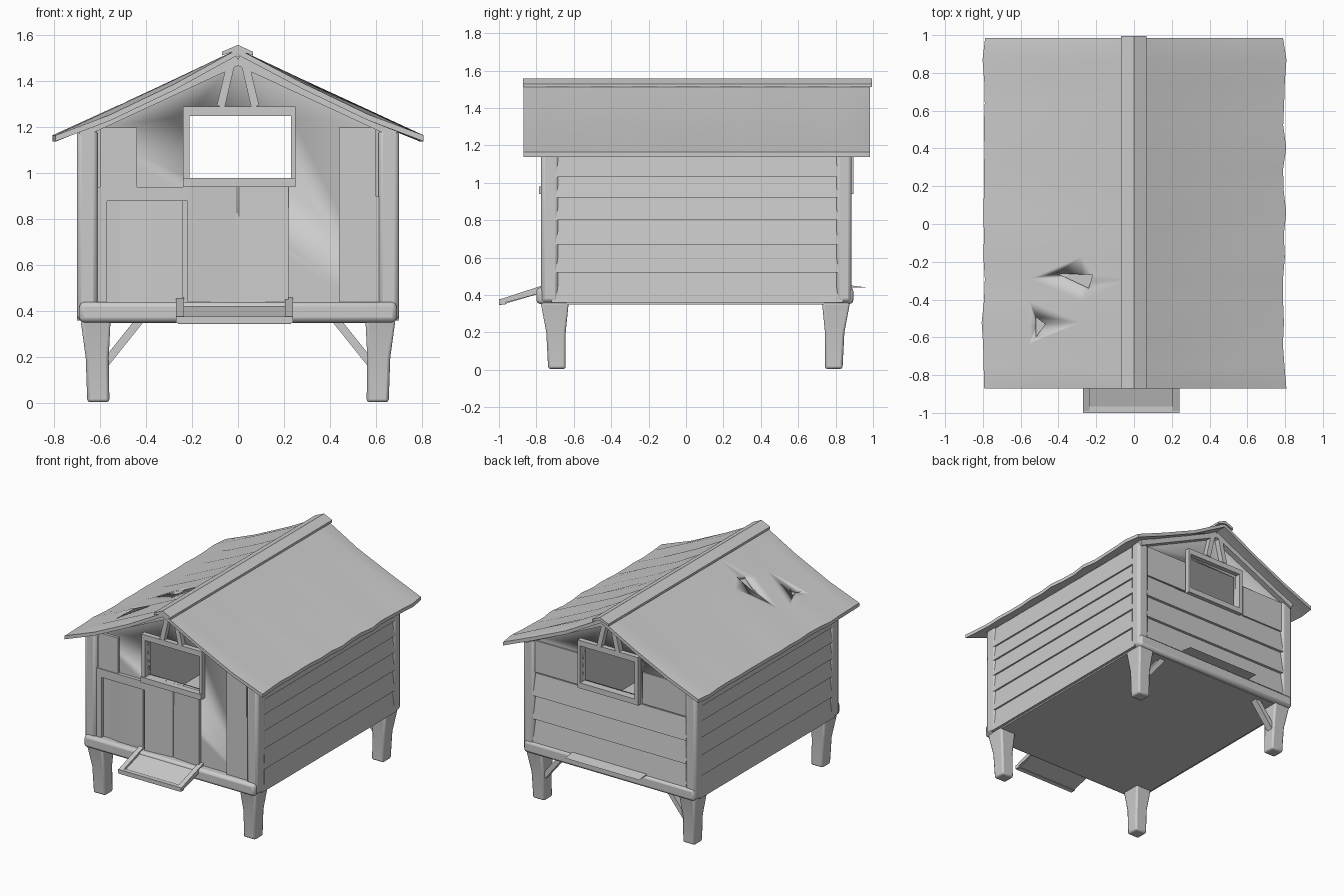
import bpy, bmesh, math, random
from mathutils import Vector

random.seed(4)
if "Cube" in bpy.data.objects:
    bpy.data.objects.remove(bpy.data.objects["Cube"])

grey = bpy.data.materials.new("weathered grey")
grey.use_nodes = True
grey.diffuse_color = (0.6, 0.6, 0.6, 1)
grey.node_tree.nodes["Principled BSDF"].inputs["Base Color"].default_value = (0.6, 0.6, 0.6, 1)


def finish(name, bm, bevel=0, smooth=True):
    bmesh.ops.recalc_face_normals(bm, faces=bm.faces)
    mesh = bpy.data.meshes.new(name)
    bm.to_mesh(mesh)
    bm.free()
    ob = bpy.data.objects.new(name, mesh)
    bpy.context.collection.objects.link(ob)
    mesh.materials.append(grey)
    if bevel:
        mod = ob.modifiers.new("rounding", "BEVEL")
        mod.width, mod.segments = bevel, 2
    if smooth:
        bpy.ops.object.select_all(action="DESELECT")
        ob.select_set(True)
        bpy.context.view_layer.objects.active = ob
        bpy.ops.object.shade_smooth_by_angle(angle=math.radians(40))
    return ob


def prism(name, points, axis, start, end, bevel=0):
    """Extrude a 2D outline along x, y or z."""
    def place(p, d):
        return {"x": (d, *p), "y": (p[0], d, p[1]), "z": (*p, d)}[axis]
    bm = bmesh.new()
    face = bm.faces.new([bm.verts.new(place(p, start)) for p in points])
    new = bmesh.ops.extrude_face_region(bm, geom=[face])["geom"]
    shift = Vector(place((0, 0), end - start))
    bmesh.ops.translate(bm, vec=shift, verts=[v for v in new if isinstance(v, bmesh.types.BMVert)])
    return finish(name, bm, bevel)


def box(name, x, y, z, bevel=0):
    return prism(name, [(x[0], y[0]), (x[1], y[0]), (x[1], y[1]), (x[0], y[1])], "z", z[0], z[1], bevel)


def cut(target, cutter):
    mod = target.modifiers.new("cut", "BOOLEAN")
    mod.operation, mod.object, mod.solver = "DIFFERENCE", cutter, "EXACT"
    bpy.ops.object.select_all(action="DESELECT")
    bpy.context.view_layer.objects.active = target
    target.select_set(True)
    bpy.ops.object.modifier_apply(modifier=mod.name)
    bpy.data.objects.remove(cutter)


def bar(name, a, b, width, y, depth):
    """Slanted board between two points of the xz plane."""
    a, b = Vector(a), Vector(b)
    n = (b - a).orthogonal().normalized() * width / 2
    return prism(name, [a + n, b + n, b - n, a - n], "y", y, y + depth)


# Hollow cabin with a window through each gable
def gable(w, floor, eave, peak):
    return [(-w, floor), (w, floor), (w, eave), (0, peak), (-w, eave)]


cabin = prism("cabin_walls", gable(0.68, 0.35, 1.19, 1.51), "y", -0.74, 0.86)
cut(cabin, prism("room_cutter", gable(0.65, 0.4, 1.17, 1.48), "y", -0.71, 0.83))
cut(cabin, box("window_cutter", (-0.21, 0.23), (-2, 2), (0.98, 1.25)))

# Corner posts, sills and legs
for side, s in (("right", -1), ("left", 1)):
    for end, y0, y1 in (("front", -0.775, -0.68), ("back", 0.8, 0.885)):
        box(f"{end}_{side}_corner_post", sorted((s * 0.61, s * 0.7)), (y0, y1), (0.36, 1.19), 0.02)
    for end, y, out in (("front", -0.69, -1), ("back", 0.79, 1)):
        bm = bmesh.new()
        rings = []
        for z, w, dy, h in ((0.005, 0.048, 0.047, 0), (0.2, 0.05, 0.052, 0.005), (0.36, 0.065, 0.075, 0.012)):
            cx, cy = s * (0.607 + h), y + out * h
            rings.append([bm.verts.new((cx + i * w, cy + j * dy, z)) for i, j in ((-1, -1), (1, -1), (1, 1), (-1, 1))])
        for low, high in zip(rings, rings[1:]):
            for k in range(4):
                bm.faces.new((low[k], low[k - 1], high[k - 1], high[k]))
        bm.faces.new(rings[0])
        bm.faces.new(rings[-1])
        finish(f"{end}_{side}_leg", bm, 0.012)
    bar(f"back_{side}_brace", (s * 0.58, 0.17), (s * 0.42, 0.37), 0.035, 0.78, 0.05)

    # Lapped side boards
    levels = (0.36, 0.52, 0.67, 0.8, 0.92, 1.03, 1.18)
    for z0, z1 in zip(levels, levels[1:]):
        prism(f"{side}_side_board", [(s * 0.67, z0), (s * 0.7, z0), (s * 0.688, z1), (s * 0.67, z1)], "y", -0.72, 0.84)

box("front_sill", (-0.69, 0.69), (-0.8, -0.7), (0.352, 0.44), 0.02)
box("back_sill", (-0.69, 0.69), (0.8, 0.895), (0.352, 0.44), 0.02)
prism("back_drip_board", [(0.85, 0.44), (0.97, 0.44), (0.85, 0.455)], "x", -0.3, 0.3)

# Window frames and gable struts at both ends
for end, y0, y1 in (("front", -0.785, -0.72), ("back", 0.84, 0.895)):
    box(f"{end}_window_ledge", (-0.24, 0.25), (y0, y1), (0.94, 0.98))
    box(f"{end}_window_head", (-0.24, 0.25), (y0 + 0.01, y1), (1.25, 1.29))
    box(f"{end}_window_right_jamb", (-0.24, -0.21), (y0 + 0.01, y1), (0.97, 1.26))
    box(f"{end}_window_left_jamb", (0.23, 0.25), (y0 + 0.01, y1), (0.97, 1.26))
    for s in (-1, 1):
        bar(f"{end}_gable_strut", (s * 0.075, 1.29), (s * 0.03, 1.48), 0.035, y0 + 0.01, 0.05)
        bar(f"{end}_rafter", (s * 0.69, 1.175), (0, 1.495), 0.05, y0 + 0.01, 0.05)

# Front doors with trim
for s in (-1, 1):
    box("front_wall_stud", sorted((s * 0.44, s * 0.6)), (-0.76, -0.73), (0.88, 1.2))
    prism("front_door_panel", [(s * 0.005, -0.73), (s * 0.005, -0.745), (s * 0.22, -0.765), (s * 0.22, -0.73)], "z", 0.43, 0.94)
box("front_left_wall_board", (0.44, 0.62), (-0.76, -0.73), (0.43, 0.9))
box("front_right_door_post", (-0.61, -0.57), (-0.765, -0.73), (0.43, 0.9))
box("front_right_door_head", (-0.61, -0.22), (-0.765, -0.73), (0.88, 0.94))
prism("front_right_door", [(-0.56, -0.73), (-0.44, -0.755), (-0.24, -0.755), (-0.24, -0.73)], "z", 0.43, 0.88)

# Lapped boards on the back wall
for z0, z1 in ((0.44, 0.61), (0.61, 0.78), (0.78, 0.94)):
    prism("back_board", [(0.85, z0), (0.885, z0), (0.865, z1), (0.85, z1)], "x", -0.62, 0.62)
for s in (-1, 1):
    box("back_upper_board", sorted((s * 0.26, s * 0.62)), (0.85, 0.872), (0.95, 1.18))

# Sloping front step with raised rails
slope = [(-1.0, 0.36), (-0.74, 0.44), (-0.74, 0.42), (-0.995, 0.345)]
raised = [(-1.0, 0.375), (-0.74, 0.46), (-0.74, 0.42), (-1.0, 0.35)]
prism("step_plate", slope, "x", -0.26, 0.23)
prism("step_right_rail", raised, "x", -0.27, -0.235)
prism("step_left_rail", raised, "x", 0.205, 0.24)
box("step_front_rail", (-0.27, 0.24), (-1.0, -0.965), (0.35, 0.378))

# Uneven plank roof, one sheet per slope
for side, s in (("right", -1), ("left", 1)):
    bm = bmesh.new()
    rows = []
    count = 16
    for i in range(count + 1):
        y = -0.87 + 1.855 * i / count
        ragged = random.uniform(-0.012, 0.008)
        lap = 0.007 if i % 2 else -0.007
        row = []
        for t in (0, 0.35, 0.7, 1):
            x = t * (0.8 + ragged)
            z = 1.54 - 0.375 * t - 0.015 * math.sin(math.pi * t)
            wave = (lap + random.uniform(-0.005, 0.005)) * (0 < t < 1)
            row.append(bm.verts.new((s * x, y, z + wave)))
        rows.append(row)
    for a, b in zip(rows, rows[1:]):
        for k in range(3):
            bm.faces.new((a[k], a[k + 1], b[k + 1], b[k]))
    top = bm.faces[:]
    bmesh.ops.recalc_face_normals(bm, faces=top)
    lower = bmesh.ops.extrude_face_region(bm, geom=top, use_keep_orig=True)["geom"]
    bmesh.ops.translate(bm, vec=(0, 0, -0.026), verts=[v for v in lower if isinstance(v, bmesh.types.BMVert)])
    sheet = finish(f"{side}_roof", bm)
    if s < 0:
        for hole in ([(-0.41, -0.26), (-0.22, -0.27), (-0.24, -0.34)], [(-0.52, -0.6), (-0.47, -0.53), (-0.52, -0.49)]):
            cut(sheet, prism("roof_hole_cutter", hole, "z", 1.1, 1.7))

# Ridge cap
prism("ridge_cap", [(-0.07, 1.512), (0, 1.535), (0.065, 1.512), (0.065, 1.528), (0, 1.558), (-0.07, 1.528)], "y", -0.872, 0.995)
